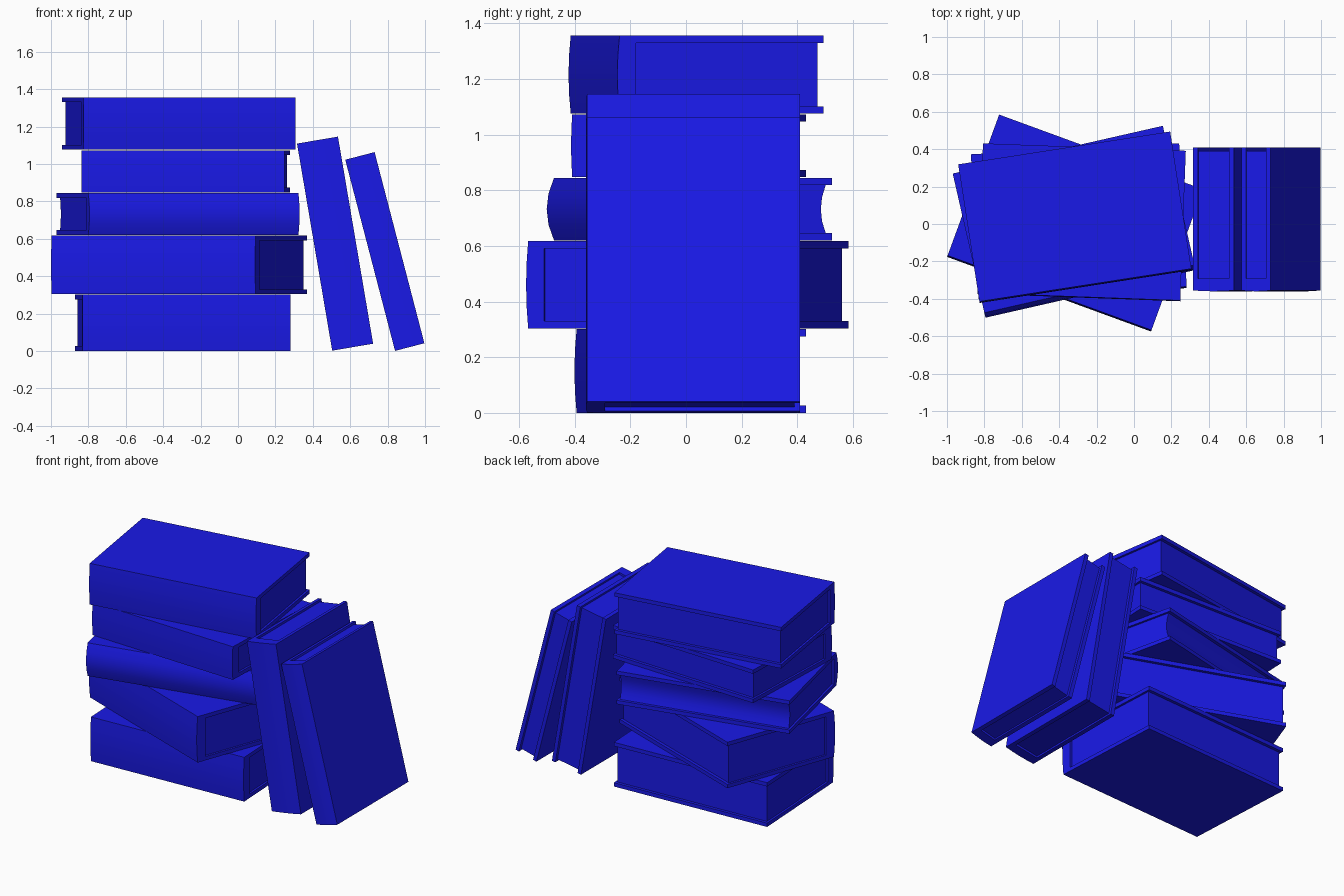
import bpy, bmesh, math

if "Cube" in bpy.data.objects:
    bpy.data.objects.remove(bpy.data.objects["Cube"])

blue = bpy.data.materials.new("blue")
blue.diffuse_color = (0.01, 0.01, 0.8, 1)
blue.use_nodes = True
blue.node_tree.nodes["Principled BSDF"].inputs["Base Color"].default_value = blue.diffuse_color

BOARD, SPINE = 0.026, 0.068     # cover board and spine thickness
SEGS = 4                        # facets across a spine


def arc(y, z0, z1, bulge):
    """Shallow curve from z0 to z1 in the (y, z) plane, bowing towards -y."""
    pts = []
    for i in range(SEGS + 1):
        t = i / SEGS
        pts.append((y - bulge * 4 * t * (1 - t), z0 + (z1 - z0) * t))
    return pts


def extrude(name, profile, length):
    """Extrude a (y, z) profile along x, centred."""
    bm = bmesh.new()
    face = bm.faces.new([bm.verts.new((-length / 2, y, z)) for y, z in profile])
    ext = bmesh.ops.extrude_face_region(bm, geom=[face])
    bmesh.ops.translate(bm, vec=(length, 0, 0),
                        verts=[g for g in ext["geom"] if isinstance(g, bmesh.types.BMVert)])
    bmesh.ops.recalc_face_normals(bm, faces=bm.faces)
    mesh = bpy.data.meshes.new(name)
    bm.to_mesh(mesh)
    bm.free()
    ob = bpy.data.objects.new(name, mesh)
    bpy.context.collection.objects.link(ob)
    mesh.materials.append(blue)
    bpy.context.view_layer.objects.active = ob
    ob.select_set(True)
    bpy.ops.object.shade_smooth_by_angle(angle=math.radians(30))
    ob.select_set(False)
    return ob


def book(name, size, loc, rot, bulge=0.008, hollow=0.0):
    length, depth, thick = size
    f, b, h = -depth / 2 + bulge, depth / 2, thick / 2
    inner = h - BOARD
    # C-shaped cover: boards joined by a bowed spine
    cover = arc(f, -h, h, bulge) + [(b, h), (b, inner), (-depth / 2 + SPINE, inner),
                                    (-depth / 2 + SPINE, -inner), (b, -inner), (b, -h)]
    # page block set in from the board edges
    fore = arc(b - 0.02, inner, -inner, hollow)
    pages = [(-depth / 2 + SPINE, -inner), (-depth / 2 + SPINE, inner)] + fore
    for ob in (extrude(name + "_cover", cover, length),
               extrude(name + "_pages", pages, length - 0.028)):
        ob.location = loc
        ob.rotation_euler = [math.radians(a) for a in rot]


# stacked books: length, depth, x, y, z bottom, z top, turn, spine bulge, fore-edge hollow
stack = [
    (1.115, 0.775, -0.295, 0.015, 0.000, 0.301, 3.0, 0.008, 0.0),
    (1.161, 0.810, -0.315, 0.005, 0.304, 0.617, -20.1, 0.008, 0.0),
    (1.152, 0.790, -0.320, 0.012, 0.620, 0.845, 12.8, 0.027, 0.018),
    (1.085, 0.805, -0.280, 0.009, 0.848, 1.073, -2.1, 0.004, 0.0),
    (1.147, 0.750, -0.316, 0.036, 1.076, 1.356, 8.8, 0.008, 0.0),
]
for i, (l, d, x, y, z0, z1, turn, bulge, hollow) in enumerate(stack):
    book(f"stacked_book_{i + 1}", (l, d, z1 - z0), (x, y, (z0 + z1) / 2),
         (0, 0, turn), bulge, hollow)

# leaning books: length, thickness, x, z, lean from vertical
for i, (l, t, x, z, lean) in enumerate([(1.123, 0.222, 0.519, 0.574, 9.64),
                                        (1.056, 0.162, 0.785, 0.532, 14.6)]):
    book(f"leaning_book_{i + 1}", (l, 0.77, t), (x, 0.025, z), (0, 90 - lean, 0), 0.005)
